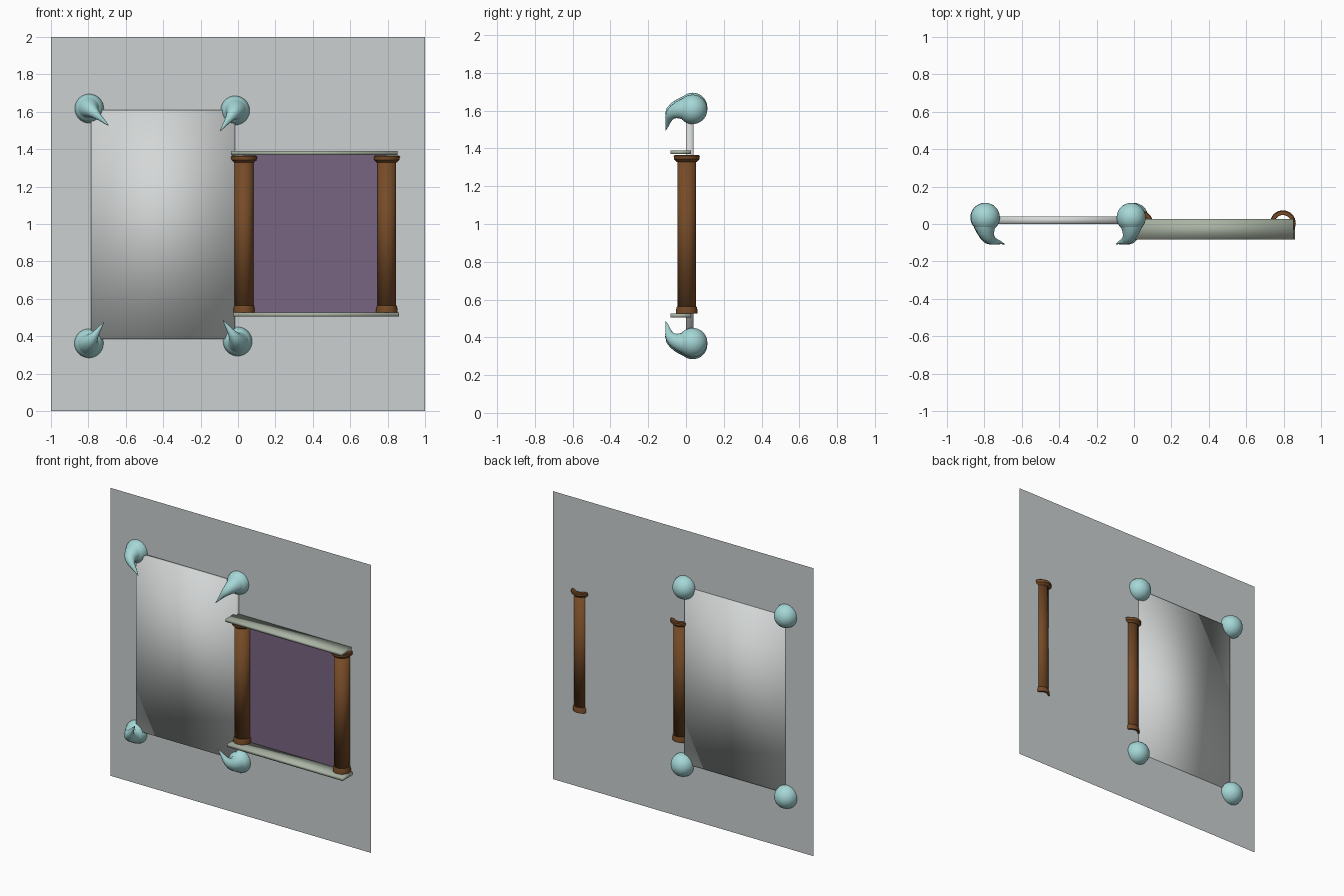
import bpy, bmesh, math
from mathutils import Vector

if "Cube" in bpy.data.objects:
    bpy.data.objects.remove(bpy.data.objects["Cube"])


def mat(name, rgb):
    m = bpy.data.materials.new(name)
    m.diffuse_color = (*rgb, 1)
    m.use_nodes = True
    m.node_tree.nodes["Principled BSDF"].inputs["Base Color"].default_value = m.diffuse_color
    return m


WALL = mat("wall_grey", (0.60, 0.63, 0.63))
MIRROR = mat("mirror_silver", (0.66, 0.68, 0.68))
BROWN = mat("brown_wood", (0.18, 0.07, 0.02))
PURPLE = mat("purple_panel", (0.19, 0.13, 0.22))
STONE = mat("pale_stone", (0.40, 0.45, 0.37))
CYAN = mat("pale_cyan", (0.38, 0.68, 0.68))


def finish(name, bm, material, angle=None, normals=True):
    if normals:
        bmesh.ops.recalc_face_normals(bm, faces=bm.faces)
    me = bpy.data.meshes.new(name)
    bm.to_mesh(me)
    bm.free()
    me.materials.append(material)
    if angle is not None:
        me.shade_smooth()
        if angle < 180:
            me.set_sharp_from_angle(angle=math.radians(angle))
    ob = bpy.data.objects.new(name, me)
    bpy.context.collection.objects.link(ob)
    return ob


def box(name, lo, hi, material, angle=None):
    bm = bmesh.new()
    bmesh.ops.create_cube(bm, size=1)
    for v in bm.verts:
        v.co = [(lo[i] + hi[i]) / 2 + v.co[i] * (hi[i] - lo[i]) for i in range(3)]
    return finish(name, bm, material, angle)


def sheet(name, x0, x1, z0, z1, y, material):
    bm = bmesh.new()
    bm.faces.new([bm.verts.new(p) for p in
                  ((x0, y, z0), (x1, y, z0), (x1, y, z1), (x0, y, z1))])
    return finish(name, bm, material, normals=False)


def loft(bm, rings, closed=False):
    n = len(rings[0])
    pairs = list(zip(rings, rings[1:])) + ([(rings[-1], rings[0])] if closed else [])
    for a, b in pairs:
        for i in range(n):
            j = (i + 1) % n
            bm.faces.new((a[i], a[j], b[j], b[i]))


def lathe(name, cx, cy, profile, material, angle, closed=False, n=32):
    bm = bmesh.new()
    rings = [[bm.verts.new((cx + r * math.cos(i * math.tau / n),
                            cy + r * math.sin(i * math.tau / n), z))
              for i in range(n)] for r, z in profile]
    loft(bm, rings, closed)
    return finish(name, bm, material, angle)


# backing wall and the two panels
sheet("wall", -1, 1, 0, 2, 0.03, WALL)
box("mirror", (-0.785, 0, 0.385), (-0.015, 0.04, 1.61), MIRROR, 180)
sheet("purple_panel", 0.03, 0.795, 0.525, 1.37, 0.02, PURPLE)

# shelves above and below the purple panel
box("top_shelf", (-0.037, -0.083, 1.37), (0.852, 0.027, 1.39), STONE, 180)
box("bottom_shelf", (-0.025, -0.083, 0.505), (0.862, 0.027, 0.526), STONE, 180)

# hollow pillars with flared capitals
for side, x in (("left", 0.032), ("right", 0.796)):
    lathe(side + "_pillar_shaft", x, 0.004,
          [(0.044, 0.562), (0.05, 0.562), (0.05, 1.335), (0.044, 1.335)], BROWN, 180)
    lathe(side + "_pillar_capital", x, 0.004,
          [(0.045, 1.365), (0.064, 1.365), (0.069, 1.36), (0.068, 1.343),
           (0.053, 1.329), (0.045, 1.329)], BROWN, 40, True)
    lathe(side + "_pillar_base", x, 0.004,
          [(0.045, 0.527), (0.057, 0.527), (0.057, 0.545),
           (0.052, 0.564), (0.045, 0.564)], BROWN, 40, True)

# horn path: inward offset, depth, radius
HORN = [(0, 0.01, 0.068), (0, -0.015, 0.058), (0.006, -0.04, 0.047),
        (0.017, -0.064, 0.037), (0.034, -0.08, 0.029), (0.056, -0.09, 0.021),
        (0.082, -0.095, 0.014), (0.11, -0.1, 0.008), (0.138, -0.108, 0.001)]


def claw(name, x, z, tx, tz):
    # ball at the mirror corner
    bm = bmesh.new()
    bmesh.ops.create_uvsphere(bm, u_segments=32, v_segments=16, radius=0.078)
    bmesh.ops.translate(bm, verts=bm.verts, vec=(x, 0.035, z))
    finish(name + "_ball", bm, CYAN, 180)
    # curved horn pointing inward
    d = Vector((tx - x, 0, tz - z)).normalized()
    fwd = Vector((0, 1, 0))
    side = d.cross(fwd)
    pts = [Vector((x, 0, z)) + d * a + fwd * b for a, b, r in HORN]
    bm = bmesh.new()
    rings = []
    for k, p in enumerate(pts):
        t = (pts[min(k + 1, len(pts) - 1)] - pts[max(k - 1, 0)]).normalized()
        up = t.cross(side)
        r = HORN[k][2]
        rings.append([bm.verts.new(p + r * (side * math.cos(i * math.tau / 20)
                                            + up * math.sin(i * math.tau / 20)))
                      for i in range(20)])
    loft(bm, rings)
    bm.faces.new(rings[-1])
    finish(name + "_horn", bm, CYAN, 60)


claw("top_left", -0.795, 1.617, -0.69, 1.525)
claw("top_right", -0.015, 1.607, -0.09, 1.505)
claw("bottom_left", -0.797, 0.362, -0.72, 0.47)
claw("bottom_right", -0.002, 0.372, -0.08, 0.485)
